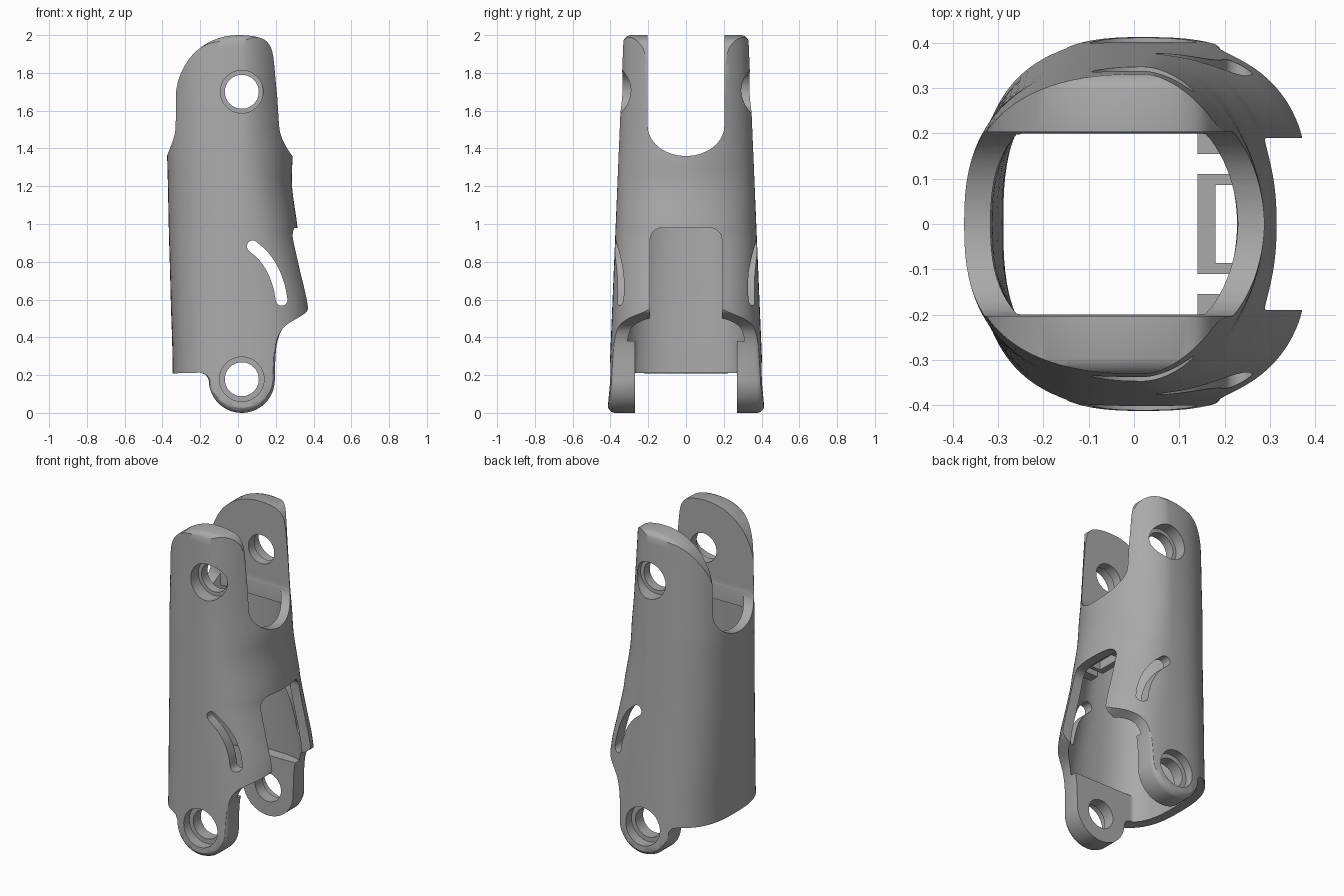
import bpy, bmesh, math
from mathutils import Vector

if "Cube" in bpy.data.objects:
    bpy.data.objects.remove(bpy.data.objects["Cube"], do_unlink=True)

grey = bpy.data.materials.new("plain grey")
grey.use_nodes = True
colour = (0.4, 0.4, 0.4, 1)
grey.diffuse_color = colour
grey.node_tree.nodes["Principled BSDF"].inputs["Base Color"].default_value = colour

CENTRE = 0.02
SIDES = 96


def make(name, rings):
    """Solid skinned over a list of equal closed rings."""
    bm = bmesh.new()
    loops = [[bm.verts.new(p) for p in ring] for ring in rings]
    n = len(loops[0])
    for a, b in zip(loops, loops[1:]):
        for i in range(n):
            j = (i + 1) % n
            bm.faces.new((a[i], a[j], b[j], b[i]))
    bm.faces.new(loops[0][::-1])
    bm.faces.new(loops[-1])
    bmesh.ops.recalc_face_normals(bm, faces=bm.faces)
    mesh = bpy.data.meshes.new(name)
    bm.to_mesh(mesh)
    bm.free()
    mesh.materials.append(grey)
    ob = bpy.data.objects.new(name, mesh)
    bpy.context.collection.objects.link(ob)
    return ob


def along_y(name, pts, y0, y1):
    return make(name, [[(x, y, z) for x, z in pts] for y in (y0, y1)])


def along_x(name, pts, x0, x1):
    return make(name, [[(x, y, z) for y, z in pts] for x in (x0, x1)])


def arc(cx, cy, r, a0, a1, n, ry=None):
    ry = ry or r
    angles = [math.radians(a0 + (a1 - a0) * i / n) for i in range(n + 1)]
    return [(cx + r * math.cos(a), cy + ry * math.sin(a)) for a in angles]


def spline(pts, steps=5):
    """Smooth curve through points of any dimension."""
    p = [Vector(q) for q in pts]
    p = [p[0] * 2 - p[1]] + p + [p[-1] * 2 - p[-2]]
    out = []
    for a, b, c, d in zip(p, p[1:], p[2:], p[3:]):
        for i in range(steps):
            t = i / steps
            out.append(0.5 * (2 * b + (c - a) * t + (2 * a - 5 * b + 4 * c - d) * t * t
                              + (3 * b - a - 3 * c + d) * t ** 3))
    return [tuple(q) for q in out + [p[-2]]]


def boolean(ob, cutter, op="DIFFERENCE"):
    mod = ob.modifiers.new(op.lower(), "BOOLEAN")
    mod.operation, mod.solver, mod.object = op, "EXACT", cutter
    bpy.context.view_layer.objects.active = ob
    bpy.ops.object.modifier_apply(modifier=mod.name)
    bpy.data.objects.remove(cutter, do_unlink=True)


def half_depth(z):
    return 0.414 - 0.042 * z


# Sleeve size by height: z, right edge, left edge, roundness of each half
stations = spline([
    (-0.1, 0.345, 0.41, 2.9), (0.3, 0.347, 0.41, 2.8), (0.56, 0.355, 0.394, 2.6),
    (0.75, 0.36, 0.355, 2.45), (0.92, 0.365, 0.32, 2.3), (1.0, 0.367, 0.313, 2.2),
    (1.2, 0.371, 0.286, 2.0), (1.36, 0.375, 0.288, 1.85), (1.5, 0.374, 0.278, 1.8),
    (1.7, 0.374, 0.265, 1.8), (2.1, 0.372, 0.24, 1.8)])


def station(z):
    for a, b in zip(stations, stations[1:]):
        if z <= b[0]:
            t = (z - a[0]) / (b[0] - a[0])
            return [u + (v - u) * t for u, v in zip(a, b)]
    return stations[-1]


def section(z, wall=0.0, limit=1.0):
    """Rounded cross-section, set in by the wall and limited in depth."""
    _, right, left, power = station(z)
    depth = half_depth(z) - wall
    ring = []
    for i in range(SIDES):
        c, s = (f(math.tau * i / SIDES) for f in (math.cos, math.sin))
        n = power if c > 0 else 2.5 + 0.3 * max(0, 1 - z)
        reach = left - wall - CENTRE if c > 0 else right - wall + CENTRE
        x = CENTRE + math.copysign(reach * abs(c) ** (2 / n), c)
        y = math.copysign(depth * abs(s) ** (2 / n), s)
        ring.append((x, max(-limit, min(limit, y)), z))
    return ring


# Outer body
body = make("linkage_sleeve", [section(s[0]) for s in stations])

# Side outline with softened outer edges
flange = spline([(0.195, 0.2), (0.2, 0.32), (0.215, 0.4), (0.25, 0.46),
                 (0.345, 0.52), (0.368, 0.545), (0.375, 0.57)], 4)
crown = spline([(0.215, 1.6), (0.2, 1.75), (0.186, 1.89), (0.165, 1.95), (0.12, 1.985),
                (0.02, 2.0), (-0.08, 1.99), (-0.17, 1.953), (-0.25, 1.885),
                (-0.31, 1.78), (-0.335, 1.66)], 4)
outline = (arc(CENTRE, 0.175, 0.175, 180, 360, 28) + flange + [(0.5, 0.65), (0.5, 1.45)]
           + crown + [(-0.5, 1.5), (-0.5, 0.205), (-0.2, 0.213), (-0.17, 0.202)])


def inset(pts, d):
    out = []
    for i, p in enumerate(pts):
        a, b = Vector(pts[i - 1]), Vector(pts[(i + 1) % len(pts)])
        t = (b - a).normalized()
        out.append((p[0] - t.y * d, p[1] + t.x * d))
    return out


rings = []
for drop, amount in ((-0.004, 0.034), (0.006, 0.018), (0.018, 0.006), (0.034, 0)):
    rings.append([(x, half_depth(z) - drop, z) for x, z in inset(outline, amount)])
rings += [[(x, -y, z) for x, y, z in ring] for ring in rings[::-1]]
boolean(body, make("outline_cutter", rings), "INTERSECT")

# Hollow inside: narrow between lower lugs, full in the middle, narrow between arms
middle = [0.381 + (1.4 - 0.381) * i / 16 for i in range(17)]
hollow = [section(z, 0.058, 0.27) for z in (-0.1, 0.15, 0.38)]
hollow += [section(z, 0.058) for z in middle]
hollow += [section(z, 0.058, 0.2) for z in (1.401, 1.6)]
boolean(body, make("hollow_cutter", hollow))

# Upper fork gap
fork = [(0.203, 2.2), (-0.203, 2.2)] + arc(0, 1.52, 0.203, 180, 360, 28, 0.16)
boolean(body, along_x("fork_cutter", fork, -0.7, 0.7))

# Window on the left side
window = [(-0.19, -0.2), (0.19, -0.2)]
window += arc(0.125, 0.915, 0.065, 0, 90, 8) + arc(-0.125, 0.915, 0.065, 90, 180, 8)
boolean(body, along_x("window_cutter", window, 0.1, 0.7))

# Curved adjustment slot through both faces
path = [Vector(p) for p in spline([(0.078, 0.882), (0.135, 0.83), (0.185, 0.755),
                                   (0.217, 0.67), (0.231, 0.598)], 5)]
edges = ([], [])
for i, p in enumerate(path):
    t = (path[min(i + 1, len(path) - 1)] - path[max(i - 1, 0)]).normalized()
    side = Vector((-t.y, t.x)) * 0.031
    edges[0].append(tuple(p + side))
    edges[1].append(tuple(p - side))


def slot_end(p, start):
    return arc(p.x, p.y, 0.031, start, start - 180, 8)[1:-1]


slot = edges[0] + slot_end(path[-1], 10) + edges[1][::-1] + slot_end(path[0], 230)
boolean(body, along_y("slot_cutter", slot, -0.7, 0.7))

# Pivot holes with counterbores
for z, radius, floor in ((0.178, 0.118, 0.345), (1.7, 0.113, 0.262)):
    boolean(body, along_y("pivot_cutter", arc(CENTRE, z, 0.09, 0, 352.5, 47), -0.7, 0.7))
    for side in (-1, 1):
        bore = arc(CENTRE, z, radius, 0, 352.5, 47)
        boolean(body, along_y("bore_cutter", bore, side * floor, side * 0.7))


# Clip ledge above the window, with its slot and side tabs
def block(name, x0, x1, y0, y1):
    return along_y(name, [(x0, 0.985), (x1, 0.985), (x1, 1.04), (x0, 1.04)], y0, y1)


ledge = block("clip_ledge", 0.14, 0.275, -0.11, 0.11)
boolean(ledge, block("ledge_slot_cutter", 0.18, 0.242, -0.086, 0.086))
tabs = [block(name, 0.14, 0.25, min(a, b), max(a, b)) for name, a, b in
        (("left_ledge_tab", 0.155, 0.215), ("right_ledge_tab", -0.155, -0.215))]

# Smooth shading with sharp edges kept
bpy.ops.object.select_all(action="DESELECT")
for ob in [body, ledge] + tabs:
    ob.select_set(True)
bpy.context.view_layer.objects.active = body
bpy.ops.object.shade_smooth_by_angle(angle=math.radians(32))
